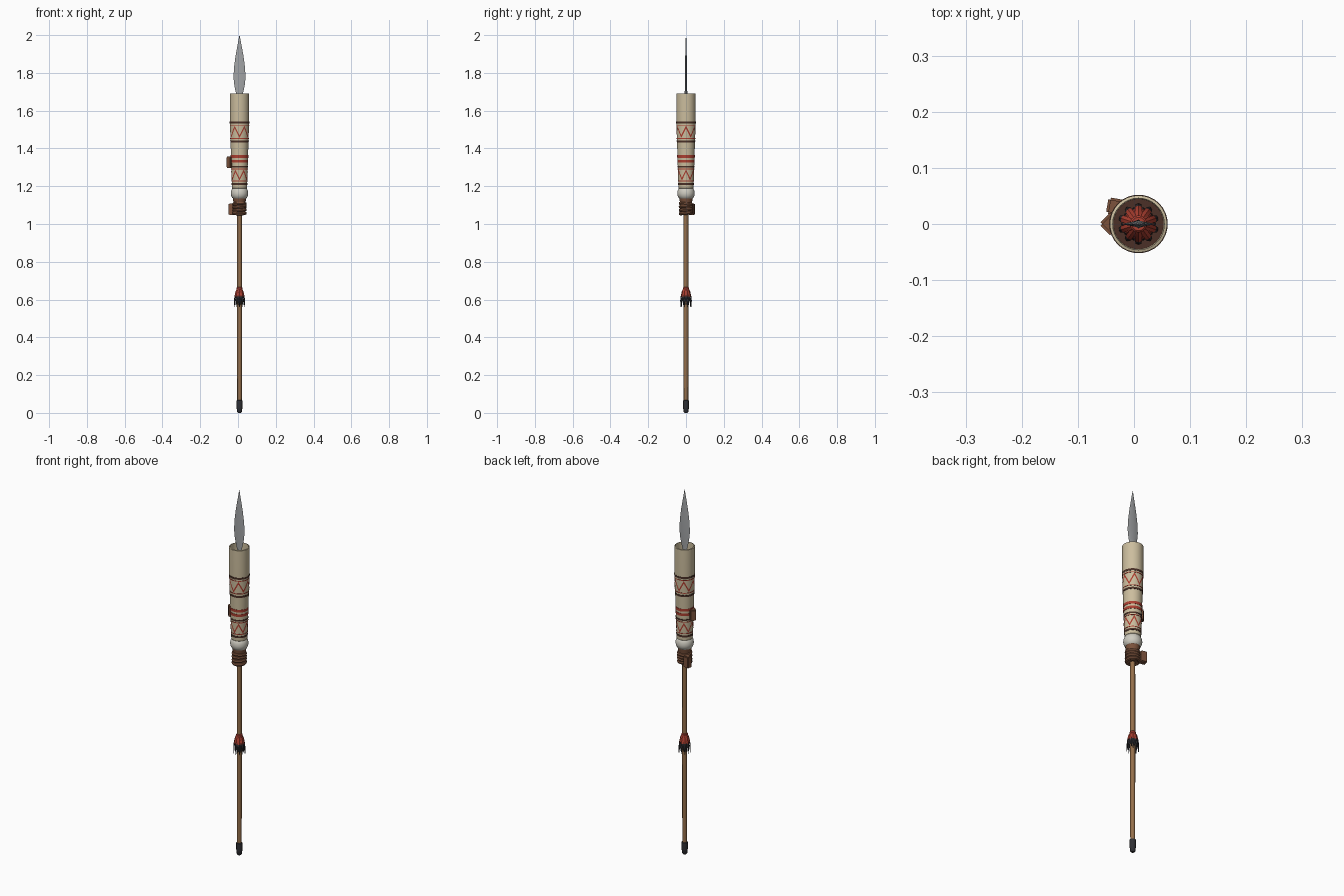
import bpy, bmesh
from math import sin, cos, pi, radians, atan2
from mathutils import Vector, Matrix

if "Cube" in bpy.data.objects:
    bpy.data.objects.remove(bpy.data.objects["Cube"])

CX = 0.008  # axis of the spear


def mat(name, *rgb):
    m = bpy.data.materials.new(name)
    m.diffuse_color = (*rgb, 1)
    m.use_nodes = True
    m.node_tree.nodes["Principled BSDF"].inputs["Base Color"].default_value = m.diffuse_color
    return m


WOOD = mat("wood", 0.30, 0.16, 0.07)
BONE = mat("bone", 0.60, 0.51, 0.34)
WHITE = mat("pale_bead", 0.62, 0.60, 0.53)
LEATHER = mat("leather", 0.20, 0.085, 0.045)
RED = mat("red", 0.42, 0.05, 0.03)
DARK = mat("dark", 0.07, 0.03, 0.02)
BLACK = mat("black", 0.03, 0.03, 0.035)
STEEL = mat("steel", 0.36, 0.37, 0.38)


def finish(name, bm, mats, smooth=True, fix=True):
    if fix:
        bmesh.ops.recalc_face_normals(bm, faces=bm.faces)
    me = bpy.data.meshes.new(name)
    bm.to_mesh(me)
    bm.free()
    for m in mats:
        me.materials.append(m)
    ob = bpy.data.objects.new(name, me)
    ob.location.x = CX
    bpy.context.collection.objects.link(ob)
    if smooth:
        bpy.ops.object.select_all(action='DESELECT')
        ob.select_set(True)
        bpy.context.view_layer.objects.active = ob
        bpy.ops.object.shade_smooth_by_angle(angle=radians(35))
    return ob


def loft(bm, rings):
    vs = [[bm.verts.new(p) for p in r] for r in rings]
    n = len(vs[0])
    for a, b in zip(vs, vs[1:]):
        for i in range(n):
            j = (i + 1) % n
            bm.faces.new((a[i], a[j], b[j], b[i]))
    bm.faces.new(vs[0])
    bm.faces.new(vs[-1])


def lathe(name, profile, m, n=24):
    bm = bmesh.new()
    loft(bm, [[(r * cos(2 * pi * i / n), r * sin(2 * pi * i / n), z) for i in range(n)]
              for r, z in profile])
    return finish(name, bm, [m])


def tube_r(z):
    return 0.040 + (0.051 - 0.040) * min(1, max(0, (z - 1.19) / 0.36))


# shaft and butt cap
lathe("shaft", [(0.012, 0.04), (0.0125, 0.6), (0.012, 1.62)], WOOD, 12)
lathe("butt_cap", [(0.008, 0), (0.013, 0.006), (0.0155, 0.03), (0.0155, 0.066), (0.012, 0.068)], BLACK, 12)

# hollow decorated sheath with open top
lathe("sheath", [(0.030, 1.18), (0.040, 1.19), (tube_r(1.3), 1.3), (tube_r(1.42), 1.42), (0.051, 1.55),
                 (0.051, 1.69), (0.046, 1.692), (0.045, 1.55), (0.035, 1.22)], BONE, 32)
lathe("bead", [(0.030, 1.132), (0.038, 1.138), (0.044, 1.15), (0.046, 1.162), (0.044, 1.176),
               (0.038, 1.19), (0.030, 1.195)], WHITE, 32)
lathe("neck", [(0.024, 1.05), (0.028, 1.10), (0.034, 1.125), (0.036, 1.14)], LEATHER)

# painted rings on the sheath
for k, (z, h, m) in enumerate([(1.537, .010, DARK), (1.523, .004, RED), (1.452, .004, RED), (1.436, .010, DARK),
                               (1.357, .014, RED), (1.332, .014, RED), (1.303, .008, DARK), (1.291, .004, RED),
                               (1.227, .004, RED), (1.212, .010, DARK)]):
    a, b = z - h / 2, z + h / 2
    lathe(f"painted_ring_{k}", [(tube_r(a) - .002, a), (tube_r(a) + .0014, a), (tube_r(b) + .0014, b),
                                (tube_r(b) - .002, b)], m, 32)


# red zigzag bands
def zigzag(name, z0, z1, periods=6, w=0.007):
    bm = bmesh.new()
    n = periods * 8
    lo, hi = [], []
    for i in range(n):
        t = 2 * pi * i / n
        f = abs((i % 8) - 4) / 4
        z = z0 + w + (z1 - z0 - 2 * w) * f
        for row, zz in ((lo, z - w), (hi, z + w)):
            r = tube_r(zz) + 0.0012
            row.append(bm.verts.new((r * cos(t), r * sin(t), zz)))
    for i in range(n):
        j = (i + 1) % n
        bm.faces.new((lo[i], lo[j], hi[j], hi[i]))
    finish(name, bm, [RED], fix=False)


zigzag("zigzag_upper", 1.456, 1.520)
zigzag("zigzag_lower", 1.230, 1.288)

# leather cord wound under the bead
for k in range(4):
    bm = bmesh.new()
    R, r, n = 0.029, 0.0095, 24
    vs = [[bm.verts.new(((R + r * cos(q)) * cos(t), (R + r * cos(q)) * sin(t),
                         1.058 + 0.016 * k + r * sin(q) + 0.003 * sin(t + k)))
           for q in [2 * pi * j / 8 for j in range(8)]] for t in [2 * pi * i / n for i in range(n)]]
    for i in range(n):
        for j in range(8):
            a, b = vs[i], vs[(i + 1) % n]
            bm.faces.new((a[j], b[j], b[(j + 1) % 8], a[(j + 1) % 8]))
    finish(f"cord_wrap_{k}", bm, [LEATHER])


# leather strap lugs
def lug(name, loc, size, rz):
    bm = bmesh.new()
    bmesh.ops.create_cube(bm, size=1, matrix=Matrix.Rotation(rz, 4, 'Z') @ Matrix.Diagonal((*size, 1)))
    bmesh.ops.bevel(bm, geom=bm.edges[:], offset=0.004, segments=2, affect='EDGES')
    ob = finish(name, bm, [LEATHER])
    ob.location = loc


lug("strap_lug_upper", (-0.040, 0, 1.327), (0.032, 0.032, 0.060), radians(45))
lug("strap_lug_lower", (-0.031, 0.030, 1.078), (0.034, 0.030, 0.062), radians(-10))


# feather tassels: red quills with black tips
def tassel(name, top, spread=1.0):
    bm = bmesh.new()
    path = [(0.011, 0, .0035), (0.020, -.018, .006), (0.026, -.045, .0065), (0.029, -.072, .005), (0.029, -.1, .001)]
    for k in range(20):
        t = 2 * pi * k / 20
        s, l = (spread, 1.0) if k % 2 else (spread * 0.75, 0.88)
        rad, tan = Vector((cos(t), sin(t), 0)), Vector((-sin(t), cos(t), 0))
        rows = []
        for r, z, w in path:
            c = rad * (0.011 + (r - 0.011) * s) + Vector((0, 0, top + z * l))
            rows.append([bm.verts.new(p) for p in (c - tan * w, c + rad * 0.0025, c + tan * w, c - rad * 0.001)])
        for i, (a, b) in enumerate(zip(rows, rows[1:])):
            for j in range(4):
                f = bm.faces.new((a[j], b[j], b[(j + 1) % 4], a[(j + 1) % 4]))
                f.material_index = int(i > 1)
    finish(name, bm, [RED, BLACK])


tassel("feather_tassel", 0.66)
tassel("feather_tassel_in_sheath", 1.62, 1.3)
for k, z in enumerate((0.66, 1.62)):
    lathe(f"tassel_binding_{k}", [(0.012, z - .01), (0.0155, z - .006), (0.0155, z + .002), (0.012, z + .006)], RED, 12)

# leaf-shaped blade with a diamond section
bm = bmesh.new()
loft(bm, [[(w, 0, z), (0, d, z), (-w, 0, z), (0, -d, z)] for z, w, d in
          [(1.60, .009, .009), (1.66, .010, .008), (1.69, .018, .007), (1.73, .027, .006), (1.775, .032, .006),
           (1.83, .029, .005), (1.89, .021, .004), (1.95, .010, .003), (2.0, .0006, .0005)]])
finish("blade", bm, [STEEL])
